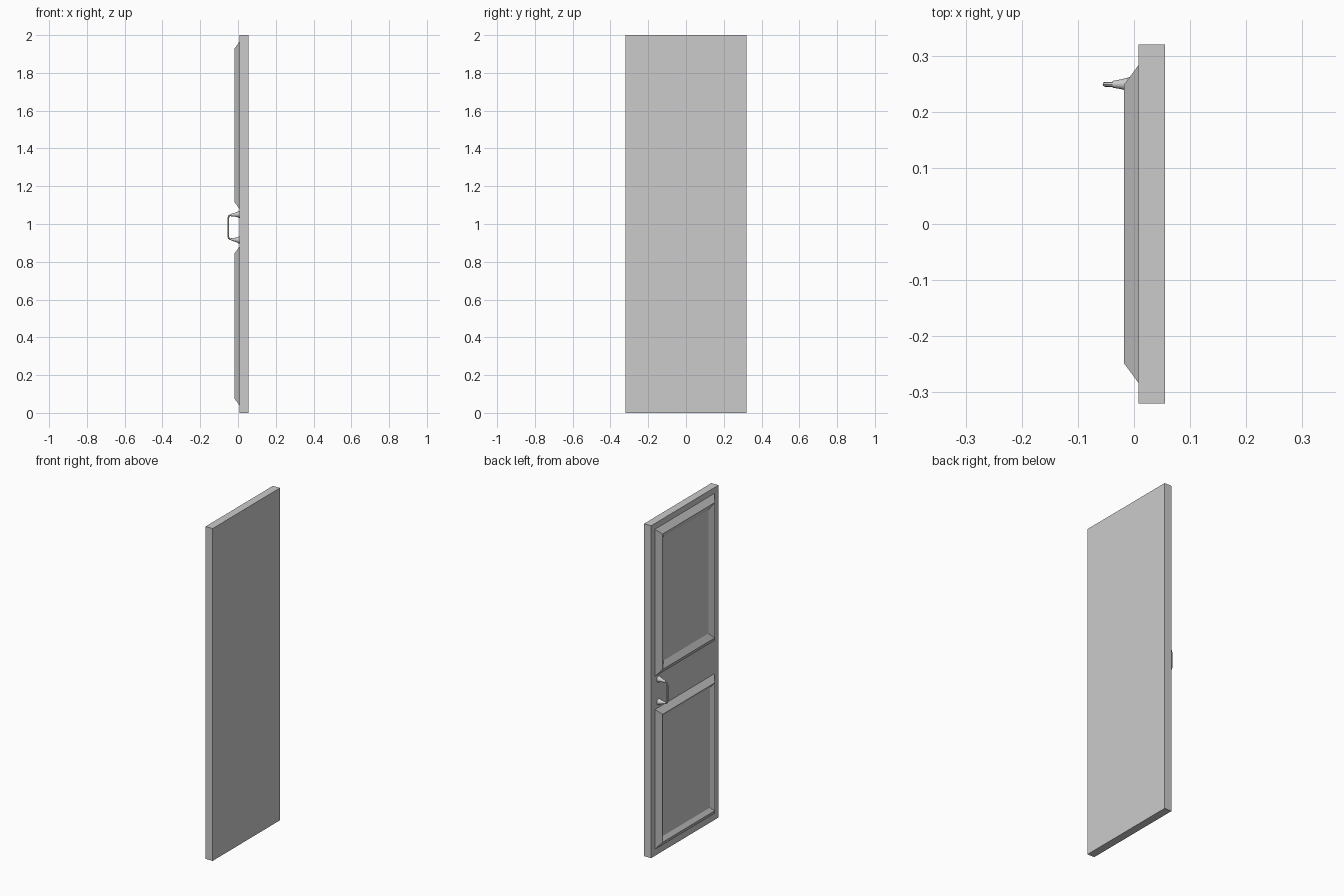
import bpy, bmesh, math

if "Cube" in bpy.data.objects:
    bpy.data.objects.remove(bpy.data.objects["Cube"])

FACE = 0.008    # x of the slab's panelled face
HANDLE_Y, HANDLE_Z = 0.249, 0.983


def finish(name, bm):
    bmesh.ops.recalc_face_normals(bm, faces=bm.faces)
    me = bpy.data.meshes.new(name)
    bm.to_mesh(me)
    bm.free()
    ob = bpy.data.objects.new(name, me)
    bpy.context.collection.objects.link(ob)
    return ob


def loft(name, rings):
    """Bridge rings of points and cap both ends."""
    bm = bmesh.new()
    loops = [[bm.verts.new(p) for p in r] for r in rings]
    n = len(loops[0])
    for a, b in zip(loops, loops[1:]):
        for i in range(n):
            j = (i + 1) % n
            bm.faces.new((a[i], a[j], b[j], b[i]))
    bm.faces.new(loops[0])
    bm.faces.new(loops[-1])
    return finish(name, bm)


def rect(x, y, z0, z1):
    return [(x, -y, z0), (x, y, z0), (x, y, z1), (x, -y, z1)]


def panel(name, z0, z1, depth, inset):
    """Raised moulding sloping up to a crest, then down to a sunk field."""
    steps = [(FACE + 0.004, 0.0), (FACE, 0.0), (-0.018, 0.035), (depth, 0.035 + inset)]
    loft(name, [rect(x, 0.283 - d, z0 + d, z1 - d) for x, d in steps])


def smooth(ob):
    bpy.ops.object.select_all(action='DESELECT')
    ob.select_set(True)
    bpy.context.view_layer.objects.active = ob
    bpy.ops.object.shade_smooth_by_angle(angle=math.radians(35))


# Door slab
loft("door_slab", [rect(x, 0.32, 0, 2) for x in (FACE, 0.055)])

# Two moulded panels
panel("upper_panel", 1.08, 1.965, 0.0, 0.036)
panel("lower_panel", 0.04, 0.88, -0.002, 0.024)

# Turned handle posts
profile = [(0.01, 0.018), (0.003, 0.018), (-0.004, 0.014), (-0.012, 0.0115),
           (-0.024, 0.0085), (-0.038, 0.006)]
for name, side in (("upper_handle_post", 1), ("lower_handle_post", -1)):
    rings = []
    for x, r in profile:
        cz = HANDLE_Z + side * (0.068 - 0.1 * max(0, -x))
        rings.append([(x, HANDLE_Y + r * math.cos(t * math.tau / 16),
                       cz + r * math.sin(t * math.tau / 16)) for t in range(16)])
    smooth(loft(name, rings))

# Bowed grip joining the posts
half = [(-0.030, 0.065), (-0.043, 0.063), (-0.049, 0.058), (-0.0515, 0.048), (-0.0515, 0.02)]
path = half + [(x, -z) for x, z in reversed(half)]
cu = bpy.data.curves.new("handle_grip", 'CURVE')
cu.dimensions = '3D'
cu.bevel_depth = 0.0045
cu.bevel_resolution = 2
cu.use_fill_caps = True
sp = cu.splines.new('POLY')
sp.points.add(len(path) - 1)
for pt, (x, z) in zip(sp.points, path):
    pt.co = (x, HANDLE_Y, HANDLE_Z + z, 1)
grip = bpy.data.objects.new("handle_grip", cu)
bpy.context.collection.objects.link(grip)
bpy.ops.object.select_all(action='DESELECT')
grip.select_set(True)
bpy.context.view_layer.objects.active = grip
bpy.ops.object.convert(target='MESH')
smooth(bpy.context.view_layer.objects.active)
